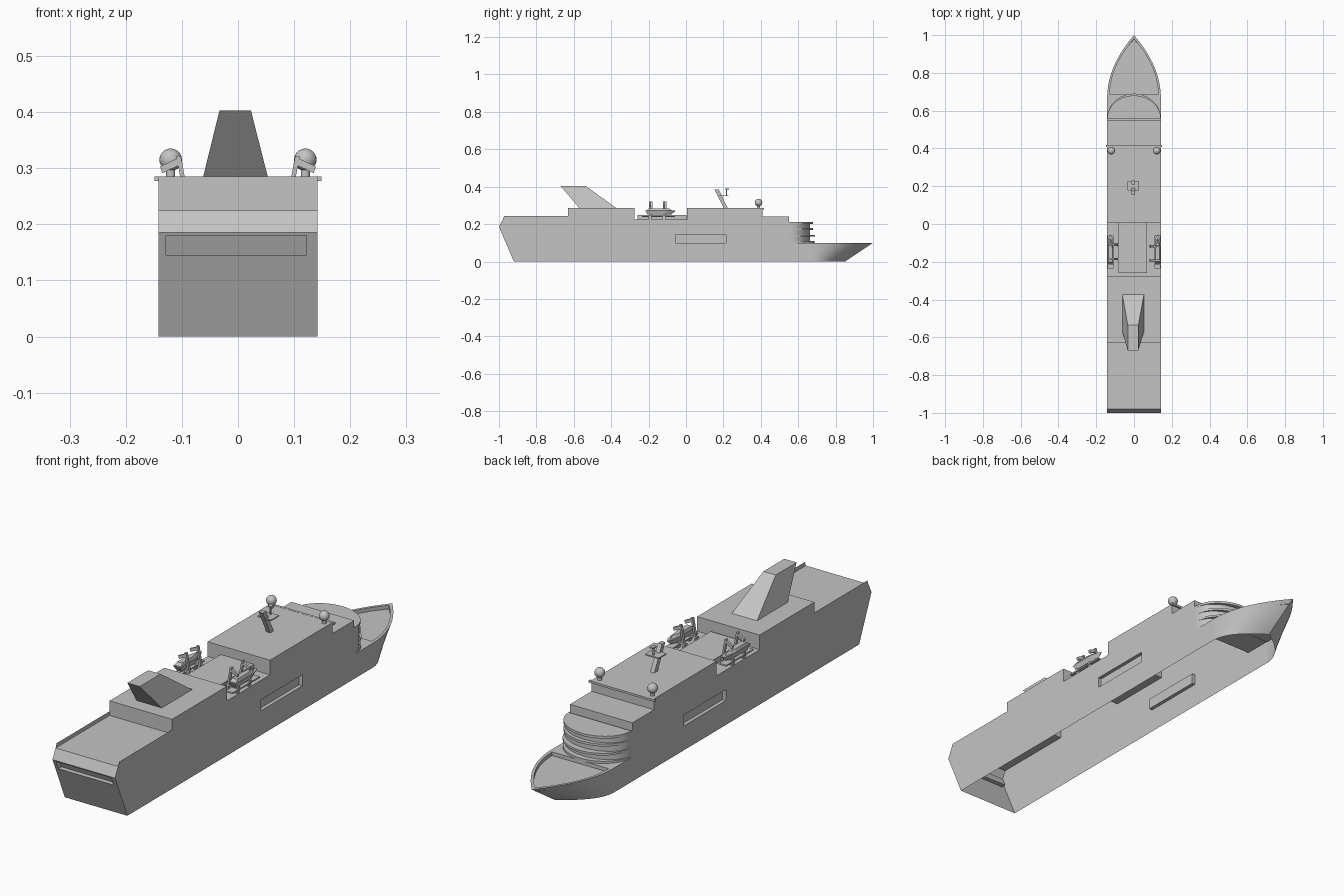
import bpy, bmesh, math
from mathutils import Vector

if "Cube" in bpy.data.objects:
    bpy.data.objects.remove(bpy.data.objects["Cube"])

W = 0.142  # hull half width
grey = bpy.data.materials.new("ship_grey")
grey.diffuse_color = (0.55, 0.55, 0.55, 1)
grey.use_nodes = True
grey.node_tree.nodes["Principled BSDF"].inputs["Base Color"].default_value = grey.diffuse_color


def finish(name, bm, smooth=False):
    me = bpy.data.meshes.new(name)
    bm.to_mesh(me)
    bm.free()
    me.materials.append(grey)
    ob = bpy.data.objects.new(name, me)
    bpy.context.collection.objects.link(ob)
    if smooth:
        bpy.ops.object.select_all(action='DESELECT')
        ob.select_set(True)
        bpy.context.view_layer.objects.active = ob
        bpy.ops.object.shade_smooth_by_angle(angle=math.radians(35))
    return ob


def face(bm, pts, out):
    """Add one face turned towards the direction out."""
    f = bm.faces.new([bm.verts.new(p) for p in pts])
    f.normal_update()
    if f.normal.dot(Vector(out)) < 0:
        f.normal_flip()


def panel(bm, P, us, vs, depth, out):
    """Flat wall with a sunken rectangle in its middle cell."""
    for i in range(3):
        for j in range(3):
            d = depth if i == j == 1 else 0
            a, b, c, e = us[i], us[i + 1], vs[j], vs[j + 1]
            face(bm, [P(a, c, d), P(b, c, d), P(b, e, d), P(a, e, d)], out)
    a, b, c, e = us[1], us[2], vs[1], vs[2]
    ring = [(a, c), (b, c), (b, e), (a, e)]
    mid = Vector(P((a + b) / 2, (c + e) / 2, depth / 2))
    for k in range(4):
        p, q = ring[k], ring[(k + 1) % 4]
        pts = [Vector(P(*p, 0)), Vector(P(*q, 0)), Vector(P(*q, depth)), Vector(P(*p, depth))]
        face(bm, pts, mid - sum(pts, Vector()) / 4)


def loft(name, low, high, smooth=False):
    """Solid between two matching outlines."""
    bm = bmesh.new()
    a = [bm.verts.new(p) for p in low]
    b = [bm.verts.new(p) for p in high]
    n = len(a)
    bm.faces.new(a)
    bm.faces.new(b)
    for i in range(n):
        j = (i + 1) % n
        bm.faces.new([a[i], a[j], b[j], b[i]])
    bmesh.ops.recalc_face_normals(bm, faces=bm.faces)
    return finish(name, bm, smooth)


def prism(name, plan, z0, z1, smooth=False):
    return loft(name, [(x, y, z0) for x, y in plan], [(x, y, z1) for x, y in plan], smooth)


def box(name, x0, x1, y0, y1, z0, z1):
    return prism(name, [(x0, y0), (x1, y0), (x1, y1), (x0, y1)], z0, z1)


def bar(name, p, q, wx, wy, wz=0):
    """Slanted beam from p to q."""
    def quad(c):
        return [(c[0] + sx * wx, c[1] + sy * wy, c[2] + sx * wz) for sx, sy in
                ((-1, -1), (1, -1), (1, 1), (-1, 1))]
    return loft(name, quad(p), quad(q))


# hull sides, open underneath, with a sunken opening in each side
bm = bmesh.new()
for s in (-1, 1):
    out = (s, 0, 0)
    S = lambda y, z, d=0: (s * (W - d), y, z)
    face(bm, [S(-0.92, 0), S(-1, 0.185), S(-0.98, 0.225), S(-0.973, 0.242), S(-0.63, 0.242), S(-0.63, 0)], out)
    panel(bm, S, [-0.275, -0.055, 0.215, 0.41], [0, 0.1, 0.145, 0.225], 0.015, out)
    for y0, y1, z0, z1 in ((-0.63, -0.275, 0, 0.285), (0.005, 0.41, 0.225, 0.285), (0.41, 0.55, 0, 0.24),
                           (0.55, 0.56, 0, 0.21), (0.56, 0.67, 0, 0.1)):
        face(bm, [S(y0, z0), S(y1, z0), S(y1, z1), S(y0, z1)], out)

# stern wall with a long sunken slot and a sloping top
T = lambda x, z, d=0: (x, -0.92 - 0.08 * z / 0.185 + d, z)
panel(bm, T, [-W, -0.128, 0.122, W], [0, 0.145, 0.18, 0.185], 0.02, (0, -1, 0))

# stepped decks
steps = [(-1, 0.185), (-0.98, 0.225), (-0.63, 0.225), (-0.63, 0.285), (-0.275, 0.285), (-0.275, 0.225),
         (0.005, 0.225), (0.005, 0.285), (0.41, 0.285), (0.41, 0.24), (0.55, 0.24), (0.55, 0.1), (0.685, 0.1)]
for (y0, z0), (y1, z1) in zip(steps, steps[1:]):
    face(bm, [(-W, y0, z0), (W, y0, z0), (W, y1, z1), (-W, y1, z1)], (0, z0 - z1, y1 - y0))
bmesh.ops.remove_doubles(bm, verts=bm.verts, dist=1e-5)
finish("hull", bm)

# flared bow with a raised rim round a sunken foredeck
N = 16
def curve(w, y0, y1, z):
    ts = [math.sin(math.pi / 2 * i / N) for i in range(N + 1)]
    right = [(w * (1 - t * t), y0 + (y1 - y0) * t, z) for t in ts]
    return right + [(-x, y, z) for x, y, z in reversed(right[:-1])]

bm = bmesh.new()
rows = [curve(W, 0.67, 0.85 + 0.15 * k / 4, 0.1 * k / 4) for k in range(5)]
rows += [curve(0.128, 0.685, 0.98, 0.1), curve(0.128, 0.685, 0.98, 0.085)]
grid = [[bm.verts.new(p) for p in r] for r in rows]
for a, b in zip(grid, grid[1:]):
    for i in range(2 * N):
        bm.faces.new([a[i], a[i + 1], b[i + 1], b[i]])
bm.faces.new(grid[-1])
bmesh.ops.recalc_face_normals(bm, faces=bm.faces)
if grid[-1][0].link_faces[-1].normal.z < 0:
    bmesh.ops.reverse_faces(bm, faces=bm.faces)
face(bm, [(-0.128, 0.685, 0.1), (0.128, 0.685, 0.1), (0.128, 0.685, 0.085), (-0.128, 0.685, 0.085)], (0, 1, 0))
finish("bow", bm, True)

# rounded forward house with projecting balcony bands
def arc(ry):
    return [(W * math.cos(math.pi * i / 32), 0.558 + ry * math.sin(math.pi * i / 32)) for i in range(33)]

prism("forward_house", arc(0.105), 0.1, 0.209, True)
for i, (z0, z1, ry) in enumerate(((0.1, 0.109, 0.128), (0.134, 0.143, 0.132),
                                  (0.168, 0.178, 0.122), (0.2, 0.21, 0.122))):
    prism(f"balcony_band_{i}", arc(ry), z0, z1, True)

# bridge wing across the front of the top deck
box("bridge_wing", -0.149, 0.149, 0.408, 0.418, 0.277, 0.2855)

# raked funnel
loft("funnel",
     [(-0.062, -0.57, 0.285), (0.053, -0.57, 0.285), (0.053, -0.372, 0.285), (-0.062, -0.372, 0.285)],
     [(-0.033, -0.67, 0.403), (0.023, -0.67, 0.403), (0.023, -0.535, 0.403), (-0.033, -0.535, 0.403)])

# midship deck platform
box("midship_platform", -0.082, 0.07, -0.26, 0.004, 0.225, 0.249)

# raked mast with a crossing plate and a small pole
bar("mast", (-0.004, 0.213, 0.285), (-0.004, 0.164, 0.385), 0.009, 0.011)
box("mast_plate", -0.035, 0.027, 0.177, 0.227, 0.349, 0.354)
box("mast_pole", -0.007, -0.001, 0.213, 0.219, 0.354, 0.39)
box("mast_pole_tip", -0.012, 0.004, 0.208, 0.23, 0.385, 0.39)

for s, side in ((-1, "left"), (1, "right")):
    # radar dome on a short pedestal
    bm = bmesh.new()
    bmesh.ops.create_uvsphere(bm, u_segments=24, v_segments=14, radius=0.02)
    bmesh.ops.translate(bm, verts=bm.verts, vec=(s * 0.12, 0.388, 0.315))
    finish(f"{side}_dome", bm, True)
    prism(f"{side}_dome_pedestal", [(s * 0.12 + 0.008 * math.cos(a * math.pi / 6),
          0.388 + 0.008 * math.sin(a * math.pi / 6)) for a in range(12)], 0.285, 0.3, True)

    # lifeboat with tapered keel and cabin
    def plan(w, y0, y1, z):
        c = s * 0.125
        return [(c - w, y0, z), (c + w, y0, z), (c + w, y1 - 0.045, z),
                (c + w * 0.6, y1 - 0.018, z), (c, y1, z), (c - w * 0.6, y1 - 0.018, z), (c - w, y1 - 0.045, z)]
    loft(f"{side}_lifeboat", plan(0.01, -0.205, -0.08, 0.25), plan(0.017, -0.218, -0.055, 0.272))
    loft(f"{side}_lifeboat_cabin", plan(0.015, -0.21, -0.075, 0.272), plan(0.011, -0.2, -0.09, 0.283))
    box(f"{side}_cradle", s * 0.125 - 0.016, s * 0.125 + 0.016, -0.235, -0.06, 0.237, 0.243)

    # pair of davits: leaning post, arm and foot
    for k, y in enumerate((-0.185, -0.11)):
        y -= 0.008 * (s > 0)
        bar(f"{side}_davit_post_{k}", (s * 0.088, y, 0.225), (s * 0.106, y, 0.322), 0.004, 0.006)
        bar(f"{side}_davit_arm_{k}", (s * 0.101, y, 0.314), (s * 0.137, y, 0.297), 0.002, 0.005, s * 0.006)
        box(f"{side}_davit_foot_{k}", s * 0.11 - 0.03, s * 0.11 + 0.03, y - 0.005, y + 0.005, 0.243, 0.25)
        box(f"{side}_cradle_leg_{k}", s * 0.125 - 0.012, s * 0.125 + 0.012, y - 0.008, y + 0.008, 0.225, 0.238)
